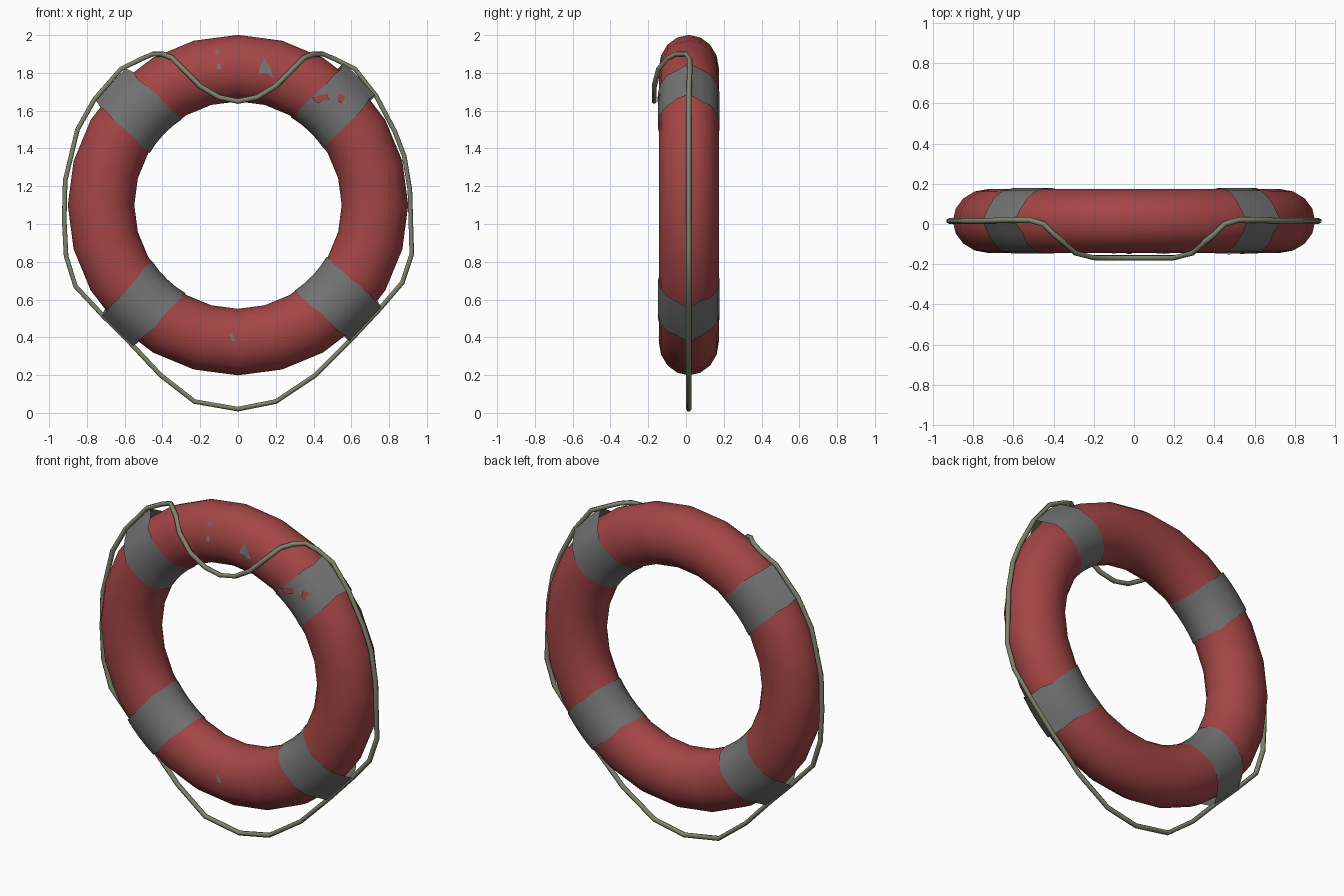
import bpy, bmesh, random
from math import sin, cos, pi, radians, sqrt
from mathutils import Vector
from mathutils.bvhtree import BVHTree

random.seed(4)
if "Cube" in bpy.data.objects:
    bpy.data.objects.remove(bpy.data.objects["Cube"], do_unlink=True)

CENTRE = Vector((0, 0.015, 1.1))
MAJOR, RADIAL, DEPTH = 0.725, 0.176, 0.159   # ring radius, tube half sizes
SIDES = 16


def material(name, rgb):
    m = bpy.data.materials.new(name)
    m.use_nodes = True
    m.diffuse_color = (*rgb, 1)
    bsdf = m.node_tree.nodes["Principled BSDF"]
    bsdf.inputs["Base Color"].default_value = (*rgb, 1)
    bsdf.inputs["Roughness"].default_value = 0.8
    return m


red = material("faded red", (0.37, 0.06, 0.06))
grey = material("worn grey", (0.17, 0.17, 0.17))
khaki = material("rope khaki", (0.21, 0.23, 0.15))


def finish(ob, mat, angle):
    ob.data.materials.clear()
    ob.data.materials.append(mat)
    bpy.ops.object.select_all(action='DESELECT')
    ob.select_set(True)
    bpy.context.view_layer.objects.active = ob
    bpy.ops.object.shade_smooth_by_angle(angle=radians(angle))


def mesh_object(name, bm, mat, angle=50):
    bmesh.ops.recalc_face_normals(bm, faces=bm.faces)
    me = bpy.data.meshes.new(name)
    bm.to_mesh(me)
    ob = bpy.data.objects.new(name, me)
    bpy.context.collection.objects.link(ob)
    finish(ob, mat, angle)
    return ob


def grid_faces(bm, rows, closed):
    """Bridge consecutive closed loops of vertices."""
    for i in range(len(rows) if closed else len(rows) - 1):
        a, b = rows[i], rows[(i + 1) % len(rows)]
        for j in range(len(a)):
            k = (j + 1) % len(a)
            bm.faces.new((a[j], a[k], b[k], b[j]))


# Float ring
bm = bmesh.new()
rows = []
for i in range(24):
    u = 2 * pi * i / 24
    row = []
    for j in range(SIDES):
        v = 2 * pi * j / SIDES
        r = MAJOR + RADIAL * cos(v)
        row.append(bm.verts.new(CENTRE + Vector((r * sin(u), DEPTH * sin(v), r * cos(u)))))
    rows.append(row)
grid_faces(bm, rows, True)
mesh_object("float_ring", bm, red)
surface = BVHTree.FromBMesh(bm)
bm.free()


# Grey straps: straight strips wrapped round the tube, pulled out at the rope
def strap(name, angle, half):
    a = radians(angle)
    out, along = Vector((cos(a), 0, sin(a))), Vector((-sin(a), 0, cos(a)))
    bm = bmesh.new()
    rows = []
    for step in (-1, -0.5, 0, 0.5, 1):
        row = []
        for j in range(SIDES):
            v = 2 * pi * j / SIDES
            t = step * half
            if abs(step) == 1:
                t += random.uniform(-0.008, 0.008)   # frayed edge
            r = MAJOR + (RADIAL + 0.006) * cos(v)
            rad = 0.93 if j == 0 else sqrt(r * r - t * t)
            y = (DEPTH + 0.004) * sin(v)
            row.append(bm.verts.new(CENTRE + out * rad + along * t + Vector((0, y, 0))))
        rows.append(row)
    grid_faces(bm, rows, False)
    mesh_object(name, bm, grey)
    bm.free()


strap("strap_upper_left", 46, 0.115)
strap("strap_upper_right", 136.5, 0.123)
strap("strap_lower_right", 226.3, 0.123)
strap("strap_lower_left", -42.8, 0.122)


# Worn paint patches laid on the front of the ring
def patch(name, points, mat, lift=0.005):
    bm = bmesh.new()
    verts = []
    for x, z in points:
        hit = surface.ray_cast(Vector((x, -1, z)), Vector((0, 1, 0)))[0]
        verts.append(bm.verts.new(hit - Vector((0, lift, 0))))
    face = bm.faces.new(verts)
    bmesh.ops.triangulate(bm, faces=[face])
    mesh_object(name, bm, mat)
    bm.free()


patch("scuff_bar", [(-.12, 1.92), (-.1, 1.92), (-.09, 1.82), (-.11, 1.82)], grey)
patch("scuff_wedge", [(.13, 1.89), (.17, 1.83), (.19, 1.77), (.15, 1.8), (.11, 1.8)], grey)
patch("scuff_low", [(-.05, .42), (-.03, .42), (-.01, .38), (-.03, .38)], grey)
patch("strap_wear_inner", [(.39, 1.67), (.47, 1.69), (.48, 1.66), (.42, 1.64)], red, 0.013)
patch("strap_wear_outer", [(.53, 1.69), (.57, 1.68), (.55, 1.64), (.53, 1.65)], red, 0.013)

# Grab rope: drapes over the front at the top, hangs loose at the bottom
drape = [(-.62, .02, 1.82), (-.52, .02, 1.87), (-.45, 0, 1.9), (-.4, -.05, 1.9),
         (-.35, -.09, 1.88), (-.29, -.145, 1.82), (-.2, -.168, 1.73), (-.1, -.168, 1.67),
         (0, -.168, 1.65)]
drape += [(-x, y, z) for x, y, z in reversed(drape[:-1])]
loop = [(.73, 1.68), (.83, 1.49), (.88, 1.36), (.91, 1.18), (.92, .84), (.87, .69),
        (.75, .55), (.6, .39), (.41, .2), (.2, .06), (0, .02), (-.23, .06),
        (-.41, .2), (-.57, .37), (-.71, .51), (-.86, .67), (-.91, .83),
        (-.92, 1.02), (-.915, 1.23), (-.85, 1.5), (-.76, 1.66)]
path = drape + [(x, 0.015, z) for x, z in loop]
curve = bpy.data.curves.new("grab_rope", 'CURVE')
curve.dimensions = '3D'
curve.bevel_depth = 0.014
curve.bevel_resolution = 1
spline = curve.splines.new('POLY')
spline.points.add(len(path) - 1)
for p, co in zip(spline.points, path):
    p.co = (*co, 1)
spline.use_cyclic_u = True
rope = bpy.data.objects.new("grab_rope", curve)
bpy.context.collection.objects.link(rope)
bpy.ops.object.select_all(action='DESELECT')
rope.select_set(True)
bpy.context.view_layer.objects.active = rope
bpy.ops.object.convert(target='MESH')
finish(bpy.context.view_layer.objects.active, khaki, 65)
